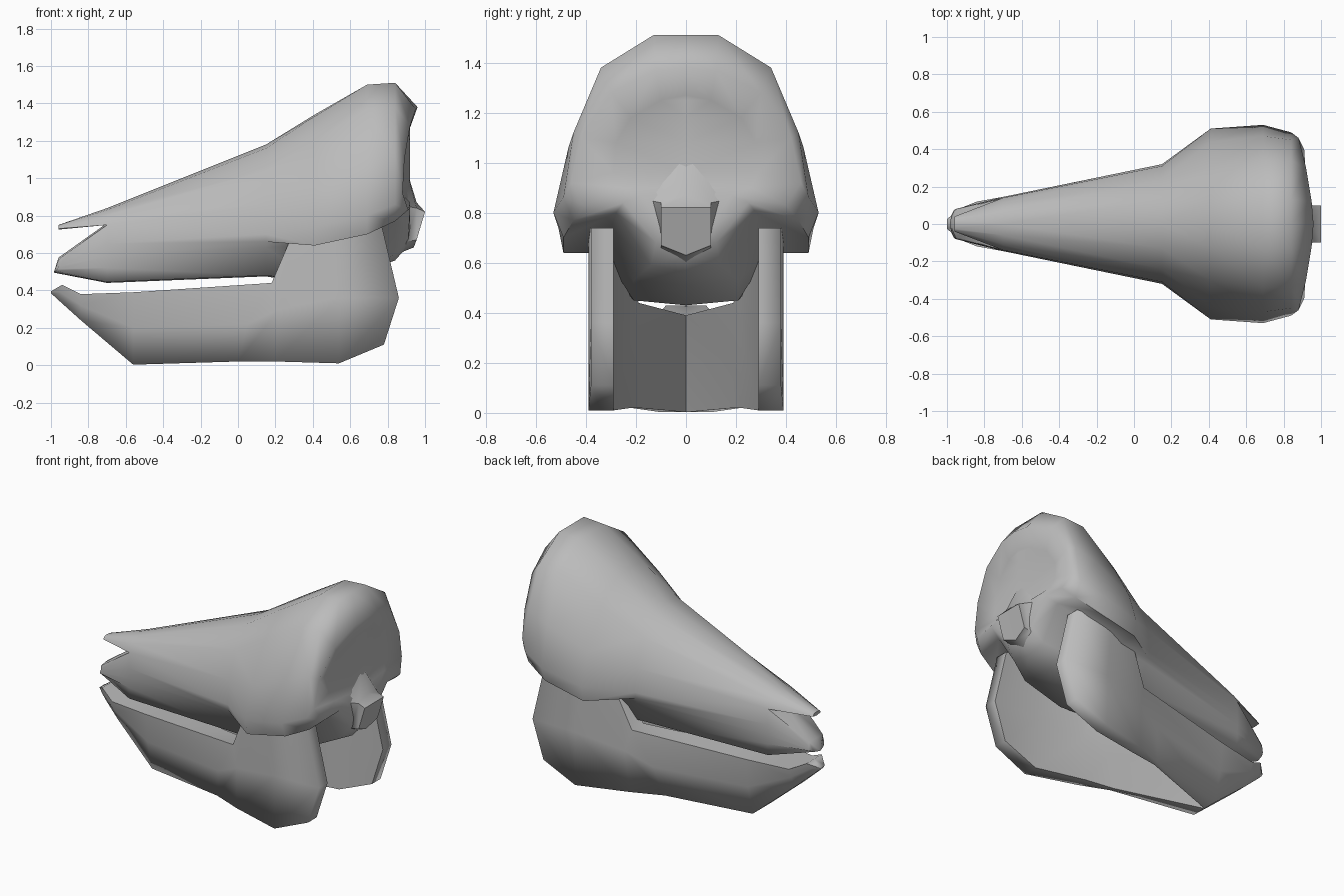
import bpy
import bmesh

default_cube = bpy.data.objects.get("Cube")
if default_cube:
    bpy.data.objects.remove(default_cube, do_unlink=True)

# One plain bone colour for every part
BONE_COLOUR = (0.5, 0.5, 0.5, 1.0)
bone = bpy.data.materials.new("bone_grey")
bone.use_nodes = True
bone.diffuse_color = BONE_COLOUR
bone.node_tree.nodes["Principled BSDF"].inputs["Base Color"].default_value = BONE_COLOUR


def section(x, *profile):
    """Half cross-section at one station, listed from top to bottom."""
    return [(x, y, z) for y, z in profile]


def loft(bm, rings, closed=False, cap_first=False, cap_last=False, sharp_rails=()):
    """Skin neighbouring half sections, optionally capping the ends."""
    rows = [[bm.verts.new(point) for point in ring] for ring in rings]
    count = len(rows[0])
    for row, following in zip(rows, rows[1:]):
        for i in range(count if closed else count - 1):
            j = (i + 1) % count
            bm.faces.new((row[i], row[j], following[j], following[i]))
        for i in sharp_rails:
            bm.edges.get((row[i], following[i])).smooth = False
    if cap_first:
        bm.faces.new(rows[0])
    if cap_last:
        bm.faces.new(rows[-1])


def finish(name, bm, angle):
    """Mirror the half across y, weld it and make a smooth-shaded object."""
    bmesh.ops.remove_doubles(bm, verts=bm.verts, dist=0.002)
    # Drop faces that lie wholly on the mirror plane
    inner = [f for f in bm.faces if all(abs(v.co.y) < 0.001 for v in f.verts)]
    bmesh.ops.delete(bm, geom=inner, context='FACES')
    half = bm.verts[:] + bm.edges[:] + bm.faces[:]
    copies = bmesh.ops.duplicate(bm, geom=half)["geom"]
    for item in copies:
        if isinstance(item, bmesh.types.BMVert):
            item.co.y = -item.co.y
    bmesh.ops.remove_doubles(bm, verts=bm.verts, dist=0.002)
    bmesh.ops.recalc_face_normals(bm, faces=bm.faces)
    mesh = bpy.data.meshes.new(name)
    bm.to_mesh(mesh)
    bm.free()
    mesh.materials.append(bone)
    obj = bpy.data.objects.new(name, mesh)
    bpy.context.collection.objects.link(obj)
    bpy.ops.object.select_all(action='DESELECT')
    obj.select_set(True)
    bpy.context.view_layer.objects.active = obj
    bpy.ops.object.shade_smooth_by_angle(angle=angle)
    return obj


# Cranium stations: crown, temple, cheek, cheek rim, then palate underneath
muzzle = section(-.7, (0, .84), (.06, .83), (.11, .8), (.14, .75), (.145, .65),
                 (.145, .58), (.145, .52), (.14, .445), (0, .44))
face = section(.15, (0, 1.18), (.13, 1.16), (.24, 1.04), (.31, .86), (.32, .7),
               (.315, .66), (.295, .63), (.235, .48), (0, .475))
brow = section(.41, (0, 1.34), (.13, 1.33), (.3, 1.2), (.44, .95), (.51, .74),
               (.49, .64), (.33, .64), (.21, .45), (0, .43))
dome = section(.69, (0, 1.5), (.13, 1.5), (.34, 1.37), (.47, 1.06), (.53, .8),
               (.49, .7), (.3, .74), (.21, .53), (0, .51))
nape = section(.84, (0, 1.51), (.13, 1.51), (.34, 1.38), (.45, 1.12), (.49, .86),
               (.45, .77), (.28, .8), (.14, .59), (0, .56))

# The back rim leans, then dips to a hollow either side of a central ridge
rim = [(.96, 0, 1.38), (.95, .12, 1.37), (.92, .3, 1.28), (.89, .42, 1.1),
       (.88, .46, .92), (.91, .4, .83), (.92, .25, .84), (.91, .12, .68), (.91, 0, .64)]
hollow = [(.92, 0, 1.27), (.91, .1, 1.25), (.88, .22, 1.18), (.86, .28, 1.08),
          (.87, .29, .96), (.89, .26, .9), (.92, .18, .87), (.92, .1, .74), (.92, 0, .7)]
ridge = [(.92, 0, z) for x, y, z in hollow]

bm = bmesh.new()
loft(bm, [muzzle, face, brow, dome, nape, rim, hollow, ridge])

# Nose opening: the muzzle splits into a nasal prong and an upper lip bone
NOTCH = (-.7, 0, .76)
nasal_tip = section(-.96, (0, .75), (.025, .748), (.035, .74), (.04, .73), (0, .725))
loft(bm, [muzzle[:4] + [NOTCH], nasal_tip], cap_last=True, sharp_rails=[3])
lip_tip = [(-.96, 0, .575), (-.955, .07, .57), (-.95, .08, .55), (-.955, .08, .53),
           (-.965, .07, .515), (-.975, .05, .505), (-.985, 0, .495)]
loft(bm, [[NOTCH] + muzzle[3:], lip_tip], cap_last=True, sharp_rails=[1])
finish("cranium", bm, 1.2)

# Neck joint: five-sided peg flaring smoothly into the back of the cranium
bm = bmesh.new()
peg_root = [(.9, 0, 1.05), (.9, .15, .85), (.79, .14, .62), (.8, 0, .56)]
peg_collar = [(.955, 0, .87), (.955, .1, .84), (.9, .1, .66), (.89, 0, .61)]
peg_end = [(1, 0, .82), (1, .1, .82), (.955, .1, .67), (.94, 0, .63)]
loft(bm, [peg_root, peg_collar, peg_end], cap_first=True, cap_last=True)
finish("neck_joint", bm, 0.8)


def jaw_ring(bottom, middle, top, inner):
    """Jaw section from (x, outer y, z) points plus the inner wall depth."""
    outer = [bottom, middle, top]
    lining = [(x, min(y, inner), z) for x, y, z in reversed(outer)]
    return outer + lining


# Lower jaw: solid blunt chin that forks into two upright cheek plates
jaw = [
    jaw_ring((-1, .015, .385), (-1, .02, .39), (-1, .025, .395), 0),
    jaw_ring((-.94, .04, .33), (-.95, .07, .39), (-.94, .08, .43), 0),
    jaw_ring((-.84, .06, .24), (-.84, .1, .32), (-.84, .12, .38), 0),
    jaw_ring((-.56, .1, .003), (-.56, .15, .2), (-.56, .17, .39), 0),
    jaw_ring((0, .22, .02), (.05, .28, .22), (.18, .31, .44), .19),
    jaw_ring((.2, .3, .02), (.22, .33, .3), (.27, .33, .65), .22),
    jaw_ring((.54, .39, .01), (.54, .39, .36), (.5, .39, .74), .29),
    jaw_ring((.78, .38, .11), (.86, .38, .36), (.77, .38, .74), .29),
]
bm = bmesh.new()
loft(bm, jaw, closed=True, cap_first=True, cap_last=True, sharp_rails=[2, 3, 5])
finish("lower_jaw", bm, 1.55)
